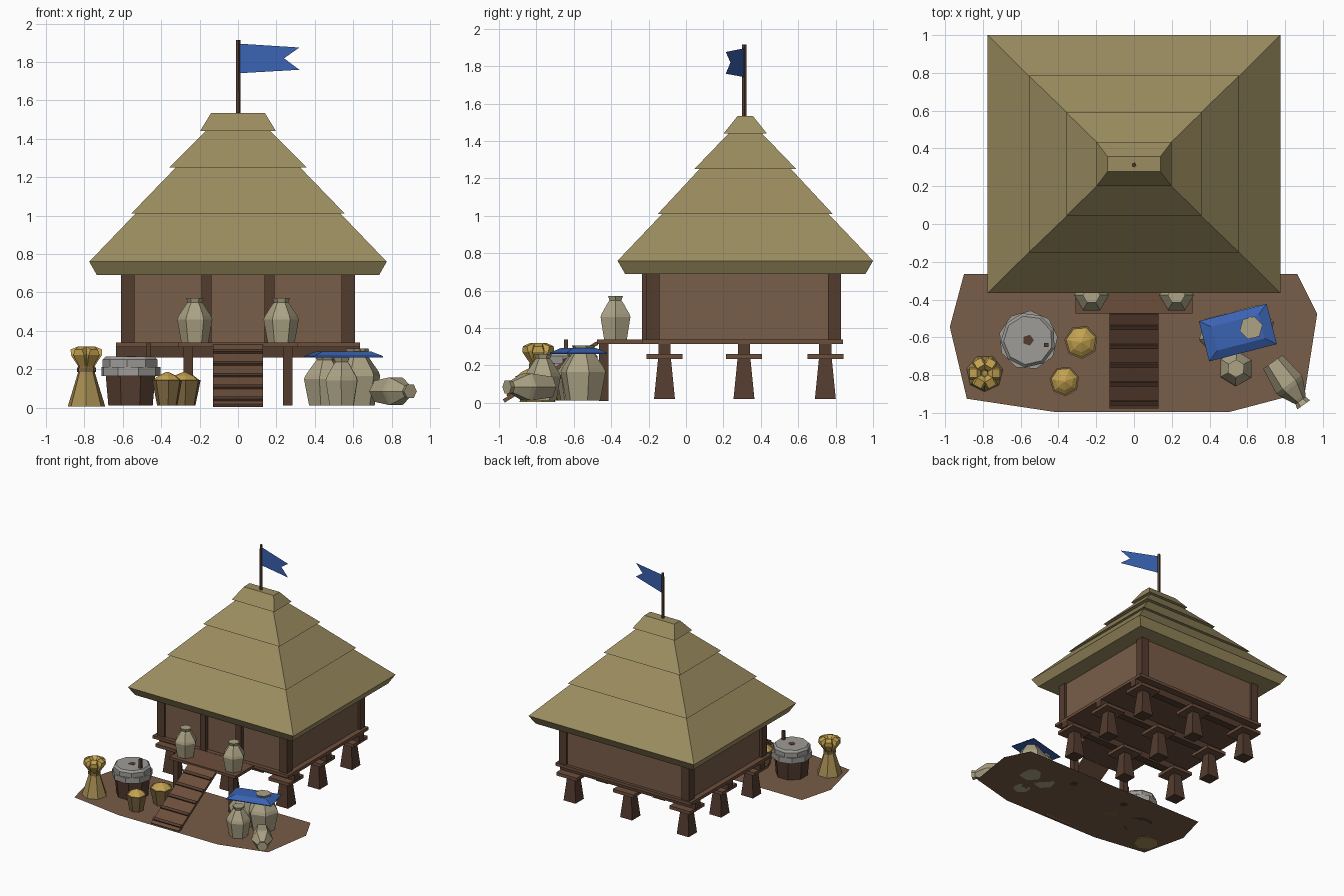
import bpy, bmesh, math
from mathutils import Vector, Matrix

if "Cube" in bpy.data.objects:
    bpy.data.objects.remove(bpy.data.objects["Cube"])


def material(name, r, g, b):
    m = bpy.data.materials.new(name)
    lin = [((c / 255 + 0.055) / 1.055) ** 2.4 for c in (r, g, b)]
    m.diffuse_color = (*lin, 1)
    m.use_nodes = True
    m.node_tree.nodes["Principled BSDF"].inputs["Base Color"].default_value = m.diffuse_color
    return m


THATCH = material("thatch", 155, 141, 96)
DARK = material("dark_wood", 84, 60, 47)
WALL = material("wall_brown", 120, 93, 72)
DECK = material("plank_brown", 108, 78, 60)
SACK = material("sack_cloth", 172, 163, 133)
GRAIN = material("grain_yellow", 196, 163, 80)
STRAW = material("straw", 165, 140, 82)
STONE = material("stone_grey", 158, 156, 151)
BLUE = material("blue_cloth", 58, 98, 178)
BASKET = material("basket_brown", 128, 105, 66)


def finish(name, bm, mat, matrix=Matrix()):
    bmesh.ops.recalc_face_normals(bm, faces=bm.faces)
    bm.transform(matrix)
    me = bpy.data.meshes.new(name)
    bm.to_mesh(me)
    bm.free()
    me.materials.append(mat)
    ob = bpy.data.objects.new(name, me)
    bpy.context.collection.objects.link(ob)
    return ob


def loft(name, rings, n, mat, loc=(0, 0, 0), turn=0.0, rot=None):
    """Closed stack of n-sided rings (rx, ry, z); 4 sides means half-width rectangles."""
    bm = bmesh.new()
    k, ph = (math.sqrt(2), math.pi / 4) if n == 4 else (1, 0)
    loops = []
    for rx, ry, z in rings:
        loops.append([bm.verts.new((k * rx * math.cos(ph + 2 * math.pi * i / n),
                                    k * ry * math.sin(ph + 2 * math.pi * i / n), z))
                      for i in range(n)])
    for a, b in zip(loops, loops[1:]):
        for i in range(n):
            j = (i + 1) % n
            bm.faces.new((a[i], a[j], b[j], b[i]))
    bm.faces.new(loops[0])
    bm.faces.new(loops[-1])
    m = Matrix.Translation(loc) @ (rot or Matrix.Rotation(turn, 4, 'Z'))
    return finish(name, bm, mat, m)


def box(name, x0, x1, y0, y1, z0, z1, mat):
    hx, hy = (x1 - x0) / 2, (y1 - y0) / 2
    return loft(name, [(hx, hy, z0), (hx, hy, z1)], 4, mat, ((x0 + x1) / 2, (y0 + y1) / 2, 0))


def sheet(name, pts, mat):
    bm = bmesh.new()
    bm.faces.new([bm.verts.new(p) for p in pts])
    return finish(name, bm, mat)


def sack(name, r, h, loc, turn=0.0, rot=None):
    prof = [(.76, 0), (1, .52), (.92, .6), (.52, .84), (.4, .9), (.5, 1)]
    loft(name, [(r * a, r * a, h * z) for a, z in prof], 6, SACK, loc, turn, rot)


# Thatched roof in four overlapping tiers
CY = 0.317
tiers = [[(.735, .643, .69), (.775, .683, .76), (.53, .44, 1.015)],
         [(.557, .468, 1.01), (.32, .24, 1.255)],
         [(.358, .273, 1.25), (.165, .085, 1.445)],
         [(.198, .116, 1.44), (.14, .04, 1.535)]]
for i, t in enumerate(tiers):
    loft(f"roof_tier_{i + 1}", t, 4, THATCH, (0, CY, 0))

# Flag and pole
loft("flag_pole", [(.013, .013, 1.5), (.012, .012, 1.915)], 5, DARK, (0, .312, 0))
sheet("flag", [(x, .312 - .31 * x, z) for x, z in
               [(.005, 1.896), (.32, 1.876), (.24, 1.82), (.32, 1.76), (.005, 1.742)]], BLUE)

# Walls, corner posts and door posts
box("walls", -.59, .59, -.2, .815, .335, .72, WALL)
for sx in (-1, 1):
    for y in (-.178, .795):
        box("corner_post", sx * .575 - .035, sx * .575 + .035, y - .035, y + .035, .335, .72, DARK)
    box("door_post", sx * .165 - .026, sx * .165 + .026, -.235, -.19, .335, .72, DARK)

# Deck, porch, floor beams and porch posts
box("floor_deck", -.635, .635, -.235, .84, .315, .34, DECK)
box("porch_deck", -.31, .31, -.475, -.235, .315, .338, DECK)
for sx in (-1, 1):
    box("porch_post", sx * .26 - .025, sx * .26 + .025, -.465, -.415, 0.01, .316, DARK)

# Tapered piles with guard plates
for y in (-.115, .31, .745):
    box("floor_beam", -.635, .635, y - .033, y + .033, .26, .316, DARK)
    for x in (-.53, 0, .53):
        loft("pile", [(.056, .056, .02), (.034, .034, .24)], 4, DARK, (x, y, 0))
        box("guard_plate", x - .096, x + .096, y - .096, y + .096, .235, .262, DECK)

# Trodden yard patch
yard = [(-.975, -.545), (-.9, -.265), (.865, -.265), (.97, -.475), (.905, -.89),
        (.505, -.995), (-.42, -.995), (-.885, -.925)]
sheet("yard", [(x, y, .012) for x, y in yard], WALL)

# Sloping ramp with cleats
foot, head = Vector((0, -.975, .012)), Vector((0, -.475, .322))
slope = Matrix.Rotation(math.atan2(head.z - foot.z, head.y - foot.y), 4, 'X')
half = (head - foot).length / 2
loft("ramp", [(.13, half, -.012), (.13, half, .008)], 4, DECK, (foot + head) / 2, rot=slope)
for i in range(5):
    loft("ramp_cleat", [(.13, .012, 0), (.13, .012, .02)], 4, DARK,
         foot.lerp(head, .07 + .2 * i), rot=slope)

# Porch sacks
for sx in (-1, 1):
    sack("porch_sack", .092, .235, (sx * .225, -.377, .337))

# Sacks under the blue cover, one beside it and one lying down
sack("covered_sack_right", .125, .295, (.62, -.55, .012), .25)
sack("covered_sack_left", .115, .262, (.455, -.585, .012), .25)
sack("front_sack", .095, .25, (.54, -.765, .012), .5)
lie = Vector((.56, -.78, 0)).to_track_quat('Z', 'Y').to_matrix().to_4x4()
sack("lying_sack", .083, .28, (.735, -.73, .085), rot=lie)
loft("blue_cover", [(.185, .11, .262), (.185, .11, .268), (.13, .065, .293)], 4, BLUE,
     (.55, -.575, 0), .25)
loft("cover_sack_top", [(.035, .035, .27), (.042, .042, .302)], 4, SACK, (.625, -.545, 0), -.6)

# Hand mill
MX, MY = -.56, -.615
loft("mill_stand", [(.125, .125, .012), (.14, .14, .17)], 8, DARK, (MX, MY, 0), .39)
loft("lower_millstone", [(.157, .157, .165), (.157, .157, .212)], 9, STONE, (MX, MY, 0), .1)
loft("upper_millstone", [(.146, .146, .212), (.146, .146, .25), (.13, .13, .266)], 9, STONE,
     (MX, MY, 0), .4)
loft("mill_eye", [(.03, .03, .262), (.03, .03, .268)], 5, DARK, (MX, MY, 0))
box("mill_handle", -.476, -.452, -.652, -.63, .24, .34, DARK)

# Baskets of grain
for x, y, r in ((-.28, -.625, .09), (-.368, -.832, .08)):
    loft("basket", [(r * .68, r * .68, .012), (r, r, .145)], 7, BASKET, (x, y, 0), .3)
    loft("grain_heap", [(r * .92, r * .92, .143), (r * .6, r * .6, .165), (.005, .005, .186)],
         7, GRAIN, (x, y, 0), .3)

# Straw sheaf: flared skirt, tie, spreading ears
SX, SY = -.79, -.79
loft("sheaf_stalks", [(.1, .1, .006), (.055, .055, .15), (.04, .04, .2), (.06, .06, .26)],
     7, STRAW, (SX, SY, 0), .2)
loft("sheaf_tie", [(.05, .05, .185), (.05, .05, .21)], 7, BASKET, (SX, SY, 0), .2)
for i in range(6):
    a = i * math.pi / 3
    lean = Vector((.4 * math.cos(a), .4 * math.sin(a), 1)).to_track_quat('Z', 'Y').to_matrix().to_4x4()
    loft("grain_ear", [(.018, .018, 0), (.032, .032, .07), (.022, .022, .098)], 4, GRAIN,
         (SX + .025 * math.cos(a), SY + .025 * math.sin(a), .22), rot=lean)
